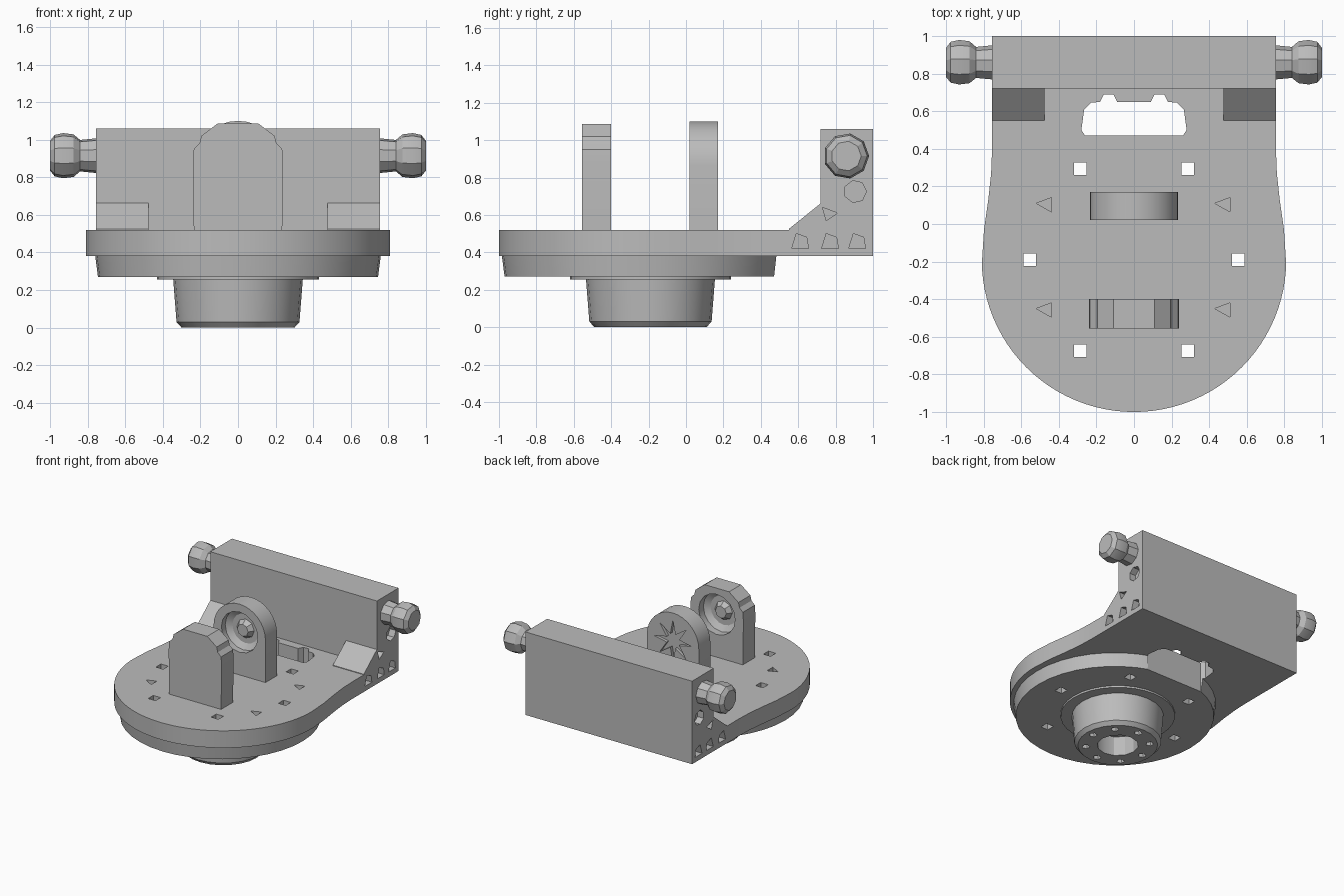
import bpy, bmesh
from math import pi, sin, cos, radians
from mathutils import Vector

if "Cube" in bpy.data.objects:
    bpy.data.objects.remove(bpy.data.objects["Cube"], do_unlink=True)

grey = bpy.data.materials.new("plain grey")
grey.use_nodes = True
COLOUR = (0.5, 0.5, 0.5, 1)
grey.diffuse_color = COLOUR
grey.node_tree.nodes["Principled BSDF"].inputs["Base Color"].default_value = COLOUR


def place(axis, u, v, w):
    return {"x": (w, u, v), "y": (u, w, v), "z": (u, v, w)}[axis]


def skin(bm, rings):
    """Bridge closed rings of points and cap both ends."""
    loops = [[bm.verts.new(p) for p in ring] for ring in rings]
    n = len(loops[0])
    for a, b in zip(loops, loops[1:]):
        for i in range(n):
            bm.faces.new((a[i], a[(i + 1) % n], b[(i + 1) % n], b[i]))
    bm.faces.new(loops[0])
    bm.faces.new(loops[-1])


def prism(axis, pts, lo, hi):
    return [[place(axis, u, v, w) for u, v in pts] for w in (lo, hi)]


def circle(u, v, r, n=32, start=0.0, end=2 * pi):
    step = (end - start) / n
    return [(u + r * cos(start + i * step), v + r * sin(start + i * step)) for i in range(n)]


def lathe(axis, u, v, profile, n):
    return [[place(axis, a, b, w) for a, b in circle(u, v, r, n)] for r, w in profile]


def rect(u0, u1, v0, v1):
    return [(u0, v0), (u1, v0), (u1, v1), (u0, v1)]


def mirrored(half):
    """Complete an outline given its +x half, from bottom to top."""
    return half + [(-x, y) for x, y in reversed(half) if x > 0.001]


def build(name, solids):
    bm = bmesh.new()
    for rings in solids:
        skin(bm, rings)
    bmesh.ops.recalc_face_normals(bm, faces=bm.faces)
    mesh = bpy.data.meshes.new(name)
    bm.to_mesh(mesh)
    bm.free()
    mesh.materials.append(grey)
    obj = bpy.data.objects.new(name, mesh)
    bpy.context.collection.objects.link(obj)
    return obj


def part(name, solids, cuts=(), angle=30):
    obj = build(name, solids)
    if cuts:
        cutter = build("cutter", cuts)
        cutter.hide_render = True
        mod = obj.modifiers.new("cuts", "BOOLEAN")
        mod.operation, mod.solver, mod.object = "DIFFERENCE", "EXACT", cutter
        bpy.context.view_layer.update()
        graph = bpy.context.evaluated_depsgraph_get()
        mesh = bpy.data.meshes.new_from_object(obj.evaluated_get(graph))
        obj.modifiers.clear()
        obj.data = mesh
        bpy.data.objects.remove(cutter, do_unlink=True)
    bpy.ops.object.select_all(action="DESELECT")
    obj.select_set(True)
    bpy.context.view_layer.objects.active = obj
    bpy.ops.object.shade_smooth_by_angle(angle=radians(angle))
    return obj


CY = -0.19          # centre of the round end
SIDES = (-1, 1)

# Openings shared by the plate and the disc below it
slot = mirrored([(0.26, 0.47), (0.28, 0.5), (0.265, 0.61), (0.23, 0.645),
                 (0.18, 0.65), (0.16, 0.69), (0.11, 0.69), (0.09, 0.65)])
through = [prism("z", slot, 0.1, 0.7)]
blind = []
for s in SIDES:
    for x, y in ((0.285, 0.295), (0.555, CY), (0.285, -0.675)):
        through.append(prism("z", rect(s * x - 0.033, s * x + 0.033, y - 0.033, y + 0.033), 0.1, 0.7))
    for y in (0.1, -0.46):
        x = s * 0.475
        tri = [(x + 0.035, y - 0.035), (x + 0.035, y + 0.04), (x - 0.045, y + 0.01)]
        blind.append(prism("z", tri, 0.44, 0.7))

# Pockets in the two ends of the hinge wall
pockets = []
for s in SIDES:
    lo, hi = sorted((s * 0.70, s * 0.80))
    for y in (0.61, 0.77, 0.915):
        arch = [(y - 0.045, 0.42), (y + 0.045, 0.42), (y + 0.035, 0.48), (y - 0.02, 0.5)]
        pockets.append(prism("x", arch, lo, hi))
    pockets.append(prism("x", [(0.73, 0.64), (0.75, 0.57), (0.81, 0.61)], lo, hi))
    pockets.append(prism("x", circle(0.905, 0.725, 0.06, 7), lo, hi))

# Base plate: round at the front, straight towards the wall
half = [(x, y) for x, y in circle(0, CY, 0.81, 24, -pi / 2, 0)]
half += [(0.808, CY), (0.798, -0.03), (0.775, 0.13), (0.76, 0.27), (0.755, 0.4), (0.755, 0.73)]
part("base_plate", [prism("z", mirrored(half), 0.38, 0.52)], through + blind + pockets)

# Turntable disc, flange and hub underneath
part("lower_disc", [lathe("z", 0, -0.225, [(0.745, 0.27), (0.76, 0.385)], 40)], through)
part("hub_flange", [lathe("z", 0, CY, [(0.43, 0.255), (0.43, 0.275)], 32)])
bolts = [prism("z", circle(x, y, 0.03, 5), -0.1, 0.05) for x, y in circle(0, CY, 0.24, 8)]
bore = prism("z", circle(0, CY, 0.155, 12), -0.1, 0.16)
part("hub", [lathe("z", 0, CY, [(0.3, 0), (0.327, 0.03), (0.345, 0.26)], 24)], bolts + [bore])

# Upright hinge wall with sloped gussets
part("hinge_wall", [prism("y", rect(-0.755, 0.755, 0.38, 1.06), 0.72, 1.0)], pockets)
for s, side in zip(SIDES, ("right", "left")):
    lo, hi = sorted((s * 0.475, s * 0.755))
    part(side + "_gusset", [prism("x", [(0.55, 0.5), (0.73, 0.5), (0.73, 0.67), (0.55, 0.525)], lo, hi)])
    # Hinge pin: short neck and faceted knob
    profile = [(0.095, 0.74), (0.085, 0.84), (0.115, 0.875), (0.122, 0.93), (0.112, 0.975), (0.08, 1.0)]
    pin = lathe("x", 0.857, 0.915, [(r, s * w) for r, w in profile], 9)
    part(side + "_hinge_pin", [pin], angle=20)

# Rear lug: rounded top, socket in front, star relief behind
arch = [(0.235, 0.51)] + circle(0, 0.865, 0.235, 16, 0, pi) + [(-0.235, 0.865), (-0.235, 0.51)]
star = [(r * cos(i * pi / 8), 0.87 + r * sin(i * pi / 8)) for i in range(16)
        for r in ((0.17, 0.06)[i % 2],)]
socket = lathe("y", 0, 0.87, [(0.165, -0.05), (0.165, 0.07), (0.12, 0.1)], 16)
part("rear_lug", [prism("y", arch, 0.02, 0.17)], [socket, prism("y", star, 0.145, 0.3)])
part("rear_lug_socket_boss", [lathe("y", 0, 0.87, [(0.05, 0.06), (0.085, 0.11)], 8)])

# Front lug: stepped shoulders, socket facing back
outline = mirrored([(0.235, 0.51), (0.24, 0.88), (0.235, 0.95), (0.205, 0.98),
                    (0.195, 1.02), (0.11, 1.085)])
socket = lathe("y", 0, 0.87, [(0.12, -0.49), (0.165, -0.46), (0.165, -0.3)], 16)
part("front_lug", [prism("y", outline, -0.555, -0.4)], [socket])
part("front_lug_socket_boss", [lathe("y", 0, 0.87, [(0.085, -0.5), (0.05, -0.45)], 8)])
